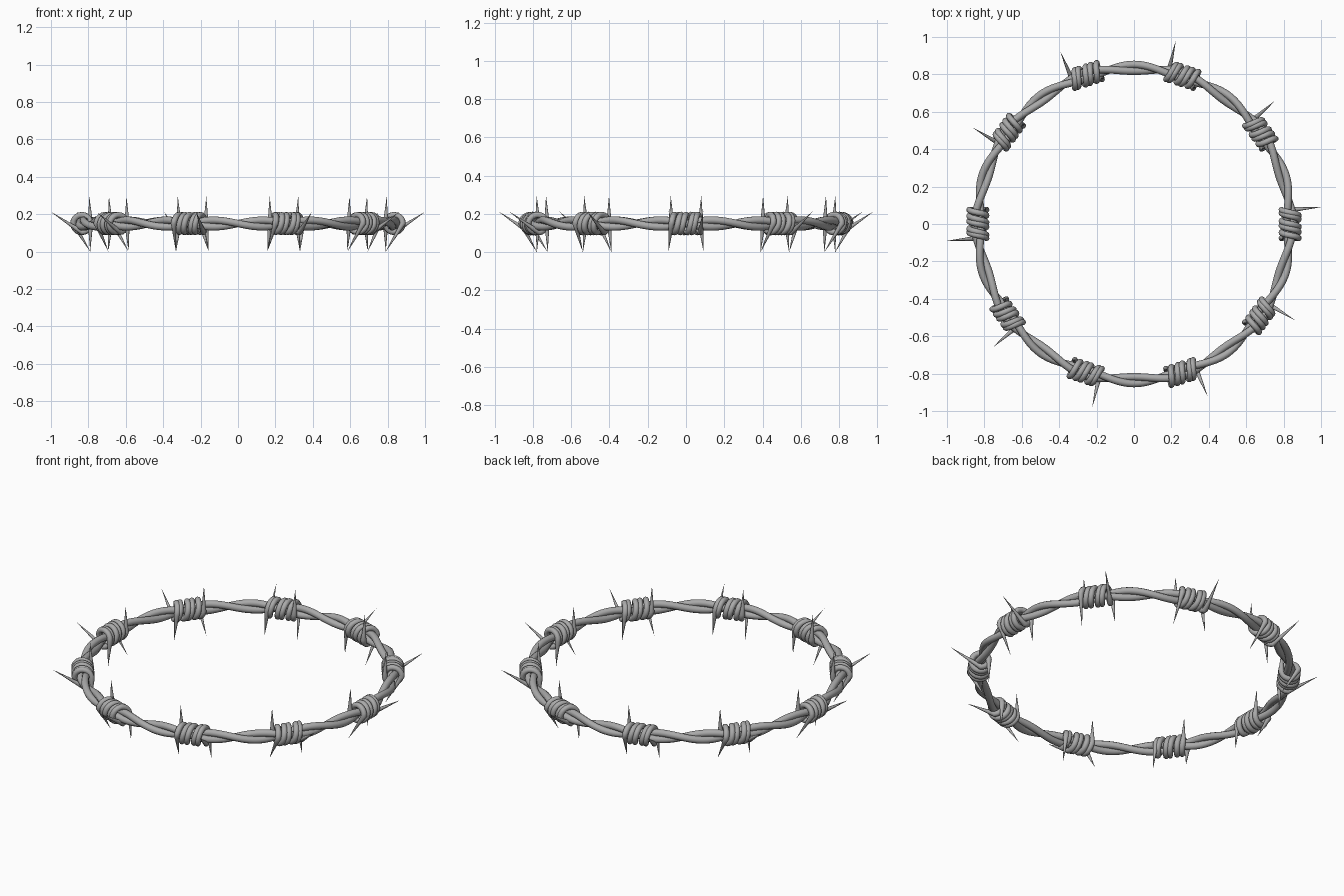
import bpy
from math import sin, cos, pi, radians

if "Cube" in bpy.data.objects:
    bpy.data.objects.remove(bpy.data.objects["Cube"], do_unlink=True)

RING, HEIGHT = 0.835, 0.15
BARBS = 10
STRAND_RADIUS, STRAND_OFFSET = 0.02, 0.018
WIRE_RADIUS, COIL_RADIUS = 0.016, 0.046
HALF_COIL = 0.076

steel = bpy.data.materials.new("grey steel")
steel.use_nodes = True
grey = (0.4, 0.4, 0.4, 1)
steel.diffuse_color = grey
steel.node_tree.nodes["Principled BSDF"].inputs["Base Color"].default_value = grey


def tube_mesh(name, paths, thickness, cyclic=False):
    """Sweep round tubes along paths of (point, radius factor) and return a smooth mesh."""
    curve = bpy.data.curves.new(name + "_path", "CURVE")
    curve.dimensions = "3D"
    curve.bevel_depth = thickness
    curve.bevel_resolution = 3
    curve.use_fill_caps = not cyclic
    for path in paths:
        spline = curve.splines.new("POLY")
        spline.points.add(len(path) - 1)
        spline.use_cyclic_u = cyclic
        for p, (co, r) in zip(spline.points, path):
            p.co = (*co, 1)
            p.radius = r
    helper = bpy.data.objects.new(name + "_helper", curve)
    bpy.context.scene.collection.objects.link(helper)
    bpy.context.view_layer.update()
    evaluated = helper.evaluated_get(bpy.context.evaluated_depsgraph_get())
    mesh = bpy.data.meshes.new_from_object(evaluated)
    bpy.data.objects.remove(helper, do_unlink=True)
    mesh.name = name
    mesh.materials.clear()
    mesh.materials.append(steel)
    mesh.polygons.foreach_set("use_smooth", [True] * len(mesh.polygons))
    return mesh


def place(name, mesh, angle=0):
    obj = bpy.data.objects.new(name, mesh)
    obj.rotation_euler.z = angle
    bpy.context.scene.collection.objects.link(obj)


# Two main strands twisted around each other
def strand_path(phase, steps=300):
    path = []
    for i in range(steps):
        a = 2 * pi * i / steps
        twist = phase - BARBS * (a - pi / 2)
        r = RING + STRAND_OFFSET * cos(twist)
        path.append(((r * cos(a), r * sin(a), HEIGHT + STRAND_OFFSET * sin(twist)), 1))
    return path


for name, phase in (("strand_one", 0), ("strand_two", pi)):
    place(name, tube_mesh(name, [strand_path(phase)], STRAND_RADIUS, True))


# Coiled barb wire with a tapering spike at each end
def spike(start, tip, steps=5):
    return [(tuple(s + (t - s) * k / steps for s, t in zip(start, tip)),
             max(0.01, 0.9 * (1 - k / steps))) for k in range(1, steps + 1)]


def barb_path(start_deg, turns, first_tip, last_tip):
    steps = int(turns * 20)
    coil = []
    for i in range(steps + 1):
        f = i / steps
        a = radians(start_deg) + 2 * pi * turns * f
        coil.append(((RING + COIL_RADIUS * cos(a), HALF_COIL * (2 * f - 1),
                      HEIGHT + COIL_RADIUS * sin(a)), 1))
    before = spike(coil[0][0], first_tip)[::-1]
    return before + coil + spike(coil[-1][0], last_tip)


barb = tube_mesh("barb", [
    barb_path(180, 2.25, (0.795, -0.08, 0.295), (1.0, 0.09, 0.212)),
    barb_path(0, 2.5, (0.79, -0.092, 0.0), (0.79, 0.092, 0.0)),
], WIRE_RADIUS)

for i in range(BARBS):
    place(f"barb_{i + 1}", barb, 2 * pi * i / BARBS)
